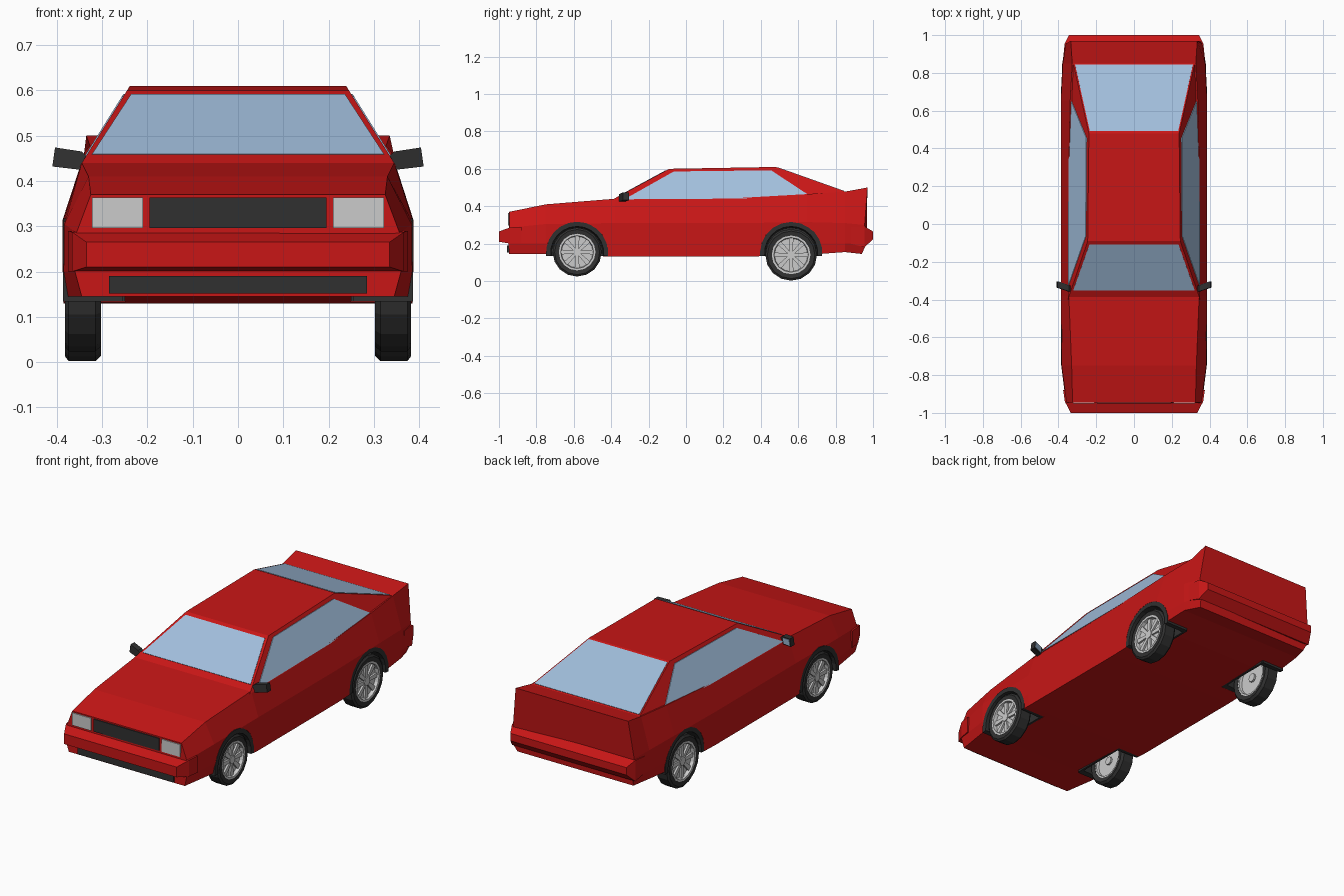
import bpy, bmesh
from math import sin, cos, pi

if "Cube" in bpy.data.objects:
    bpy.data.objects.remove(bpy.data.objects["Cube"])


def material(name, rgb):
    m = bpy.data.materials.new(name)
    m.diffuse_color = (*rgb, 1)
    m.use_nodes = True
    m.node_tree.nodes["Principled BSDF"].inputs["Base Color"].default_value = m.diffuse_color
    return m


RED = material("red_paint", (0.58, 0.008, 0.008))
DARK = material("dark_trim", (0.03, 0.03, 0.03))
GLASS = material("blue_glass", (0.36, 0.52, 0.72))


def loft(name, rings, mat=None, closed=False):
    """Skin a row of equal rings; cap the ends unless the row is closed."""
    bm = bmesh.new()
    rows = [[bm.verts.new(p) for p in ring] for ring in rings]
    n = len(rows[0])
    for a, b in zip(rows, rows[1:] + rows[:1] if closed else rows[1:]):
        for i in range(n):
            j = (i + 1) % n
            bm.faces.new((a[i], a[j], b[j], b[i]))
    if not closed:
        bm.faces.new(rows[0])
        bm.faces.new(rows[-1])
    bmesh.ops.recalc_face_normals(bm, faces=bm.faces)
    me = bpy.data.meshes.new(name)
    bm.to_mesh(me)
    bm.free()
    if mat:
        me.materials.append(mat)
    ob = bpy.data.objects.new(name, me)
    bpy.context.collection.objects.link(ob)
    return ob


def box(name, x0, x1, y0, y1, z0, z1, mat=None):
    return loft(name, [[(x0, y, z0), (x1, y, z0), (x1, y, z1), (x0, y, z1)]
                       for y in (y0, y1)], mat)


def lathe(name, profile, y, z, s, n=18, mat=None, a0=0.0, a1=2 * pi):
    """Turn an (x, r) profile about an axle along x; s is the car side."""
    full = a1 - a0 > 6.28
    steps = n if full else n + 1
    angles = [a0 + (a1 - a0) * i / n for i in range(steps)]
    return loft(name, [[(s * x, y + r * cos(a), z + r * sin(a)) for x, r in profile]
                       for a in angles], mat, full)


def disc(name, x0, x1, r, y, z, s, mat=None, n=18):
    return loft(name, [[(s * x, y + r * cos(2 * pi * i / n), z + r * sin(2 * pi * i / n))
                        for i in range(n)] for x in (x0, x1)], mat)


# Lower body: half sections of (x, y, z) mirrored into rings
sections = [
    [(.345, -.945, .145), (.36, -.95, .20), (.357, -.945, .285), (.325, -.945, .37)],
    [(.375, -.75, .145), (.385, -.75, .20), (.383, -.75, .305), (.33, -.75, .41)],
    [(.385, -.38, .13), (.387, -.38, .20), (.387, -.38, .31), (.345, -.38, .44)],
    [(.385, .30, .13), (.387, .30, .20), (.387, .30, .31), (.345, .30, .445)],
    [(.385, .65, .14), (.387, .65, .20), (.387, .65, .315), (.338, .65, .465)],
    [(.375, .85, .155), (.38, .85, .20), (.377, .85, .31), (.327, .85, .478)],
    [(.345, .94, .145), (.36, .965, .20), (.36, .955, .30), (.335, .97, .50)],
]
body = loft("body", [h + [(-x, y, z) for x, y, z in reversed(h)] for h in sections], RED)

# Wheel arches cut from the body
WHEELS = [("front", -.582, .155, .131), ("rear", .562, .14, .138)]
cutters = [disc("arch_cutter", .25, .45, .166, y, .15, s, n=20)
           for _, y, _, _ in WHEELS for s in (-1, 1)]
for c in cutters:
    c.hide_render = True
    mod = body.modifiers.new("arch", 'BOOLEAN')
    mod.operation, mod.object, mod.solver = 'DIFFERENCE', c, 'EXACT'
deps = bpy.context.evaluated_depsgraph_get()
cut = bpy.data.meshes.new_from_object(body.evaluated_get(deps))
body.modifiers.clear()
body.data = cut
for c in cutters:
    bpy.data.objects.remove(c)

# Bumpers
for name, rows in (
        ("front_bumper", [(-.88, .375, .20, .29), (-.94, .366, .20, .287), (-1, .335, .21, .265)]),
        ("rear_bumper", [(.88, .375, .20, .29), (.955, .367, .18, .292), (1, .345, .225, .265)])):
    loft(name, [[(-x, y, a), (x, y, a), (x, y, b), (-x, y, b)] for y, x, a, b in rows], RED)


# Cabin: one side profile leaning inward with height
def lean(z):
    return .345 - .625 * (z - .44)


cabin = [(-.40, .432), (-.09, .60), (.48, .61), (.86, .475), (.65, .455), (.30, .438)]
loft("cabin", [[(s * lean(z), y, z) for y, z in cabin] for s in (-1, 1)], RED)

# Glass
side = [(-.33, .437), (-.065, .586), (.455, .592), (.65, .464), (.30, .441)]
for s in (-1, 1):
    loft("side_window", [[(s * (lean(z) + o), y, z) for y, z in side]
                         for o in (-.004, .003)], GLASS)


def screen(name, pts, dy):
    loft(name, [[(x, y + o * dy, z + o) for x, y, z in pts] for o in (-.004, .002)], GLASS)


def along(a, b, z):
    return a[0] + (b[0] - a[0]) * (z - a[1]) / (b[1] - a[1])


for name, a, b, low, high, dy in (
        ("windscreen", cabin[0], cabin[1], (.322, .458), (.236, .590), -.5),
        ("rear_window", cabin[3], cabin[2], (.312, .481), (.234, .606), .35)):
    screen(name, [(s * x, along(a, b, z), z) for x, z, s in
                  ((*low, -1), (*low, 1), (*high, 1), (*high, -1))], dy)

# Grille, lamps and lower intake
box("grille", -.195, .195, -.951, -.93, .296, .363, DARK)
box("lower_intake", -.285, .285, -.956, -.93, .152, .19, DARK)
for s in (-1, 1):
    box("headlight", s * .21, s * .322, -.951, -.93, .296, .363)

# Door mirrors with glass on the rear
for s in (-1, 1):
    loft("door_mirror", [[(s * x, y + d, z) for x, y, z, d in
                          ((.325, -.345, .445, t), (.35, -.345, .425, t),
                           (.41, -.325, .432, t), (.404, -.325, .474, t), (.345, -.345, .465, t))]
                         for t in (-.012, .02)], DARK)
    loft("mirror_glass", [[(s * x, y + t, z) for x, y, z in
                           ((.355, -.343, .431), (.405, -.326, .437),
                            (.40, -.326, .469), (.352, -.343, .46))]
                          for t in (.01, .022)], GLASS)

# Wheels and arch liners
for end, y, z, r in WHEELS:
    for s in (-1, 1):
        lathe(end + "_arch_liner", [(.255, .135), (.386, .142), (.386, .167), (.255, .167)],
              y, .15, s, 12, DARK, -.1, pi + .1)
        loft(end + "_arch_back", [[(s * x, y + .16 * cos(a), .15 + .16 * sin(a))
                                   for a in [-.1 + (pi + .2) * i / 12 for i in range(13)]]
                                  for x in (.25, .262)], DARK)
        lathe(end + "_tyre", [(.308, r * .74), (.303, r * .92), (.315, r), (.374, r),
                              (.382, r * .92), (.379, r * .74)], y, z, s, 16, DARK)
        lathe(end + "_rim", [(.310, r * .75), (.310, r * .67), (.345, r * .62),
                             (.381, r * .67), (.381, r * .75)], y, z, s, 16)
        disc(end + "_wheel_disc", .325, .362, r * .68, y, z, s, n=16)
        disc(end + "_hub", .315, .376, r * .17, y, z, s, n=8)
        for i in range(8):
            a = 2 * pi * i / 8
            u, v = (cos(a), sin(a)), (-sin(a), cos(a))
            loft(end + "_spoke", [[(s * x, y + d * u[0] + w * v[0], z + d * u[1] + w * v[1])
                                   for d, w in ((r * .13, -.008), (r * .67, -.013),
                                                (r * .67, .013), (r * .13, .008))]
                                  for x in (.355, .372)])
